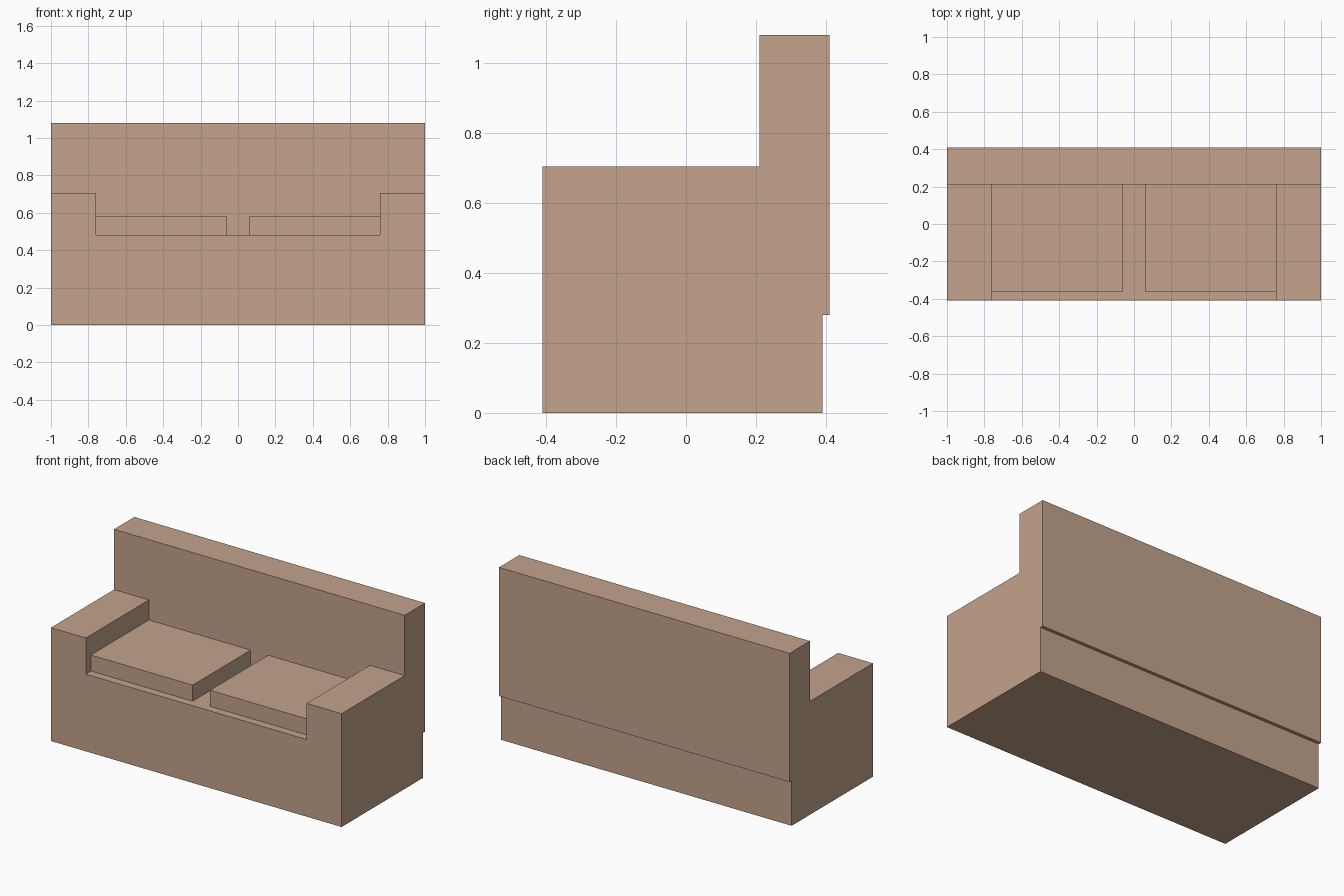
import bpy
import bmesh

if "Cube" in bpy.data.objects:
    bpy.data.objects.remove(bpy.data.objects["Cube"])

fabric = bpy.data.materials.new("tan_fabric")
fabric.diffuse_color = (0.552, 0.366, 0.262, 1.0)
fabric.use_nodes = True
fabric.node_tree.nodes["Principled BSDF"].inputs["Base Color"].default_value = fabric.diffuse_color


def extrude_profile(name, profile, x0, x1):
    """Extrude a closed (y, z) side profile from x0 to x1."""
    bm = bmesh.new()
    face = bm.faces.new([bm.verts.new((x0, y, z)) for y, z in profile])
    result = bmesh.ops.extrude_face_region(bm, geom=[face])
    moved = [v for v in result["geom"] if isinstance(v, bmesh.types.BMVert)]
    bmesh.ops.translate(bm, verts=moved, vec=(x1 - x0, 0, 0))
    bmesh.ops.recalc_face_normals(bm, faces=bm.faces)
    mesh = bpy.data.meshes.new(name)
    bm.to_mesh(mesh)
    bm.free()
    mesh.materials.append(fabric)
    obj = bpy.data.objects.new(name, mesh)
    bpy.context.collection.objects.link(obj)
    return obj


def box(name, x0, x1, y0, y1, z0, z1):
    return extrude_profile(name, [(y0, z0), (y1, z0), (y1, z1), (y0, z1)], x0, x1)


FRONT, SEAT_BACK, REAR = -0.41, 0.21, 0.41
SEAT_Z, ARM_Z, TOP_Z, STEP_Z = 0.48, 0.705, 1.08, 0.28

# Solid base, stepped at the rear so the backrest rests on it
extrude_profile("base", [(FRONT, 0), (0.39, 0), (0.39, STEP_Z),
                         (SEAT_BACK, STEP_Z), (SEAT_BACK, SEAT_Z),
                         (FRONT, SEAT_Z)], -1, 1)

# Backrest, overhanging the base slightly at the rear
box("backrest", -1, 1, SEAT_BACK, REAR, STEP_Z, TOP_Z)

# Armrests and seat cushions on both sides
for side, s in (("left", -1), ("right", 1)):
    box(side + "_armrest", *sorted((s * 0.76, s * 1.0)),
        FRONT, SEAT_BACK, SEAT_Z, ARM_Z)
    box(side + "_cushion", *sorted((s * 0.06, s * 0.76)),
        -0.36, SEAT_BACK, SEAT_Z, 0.58)
